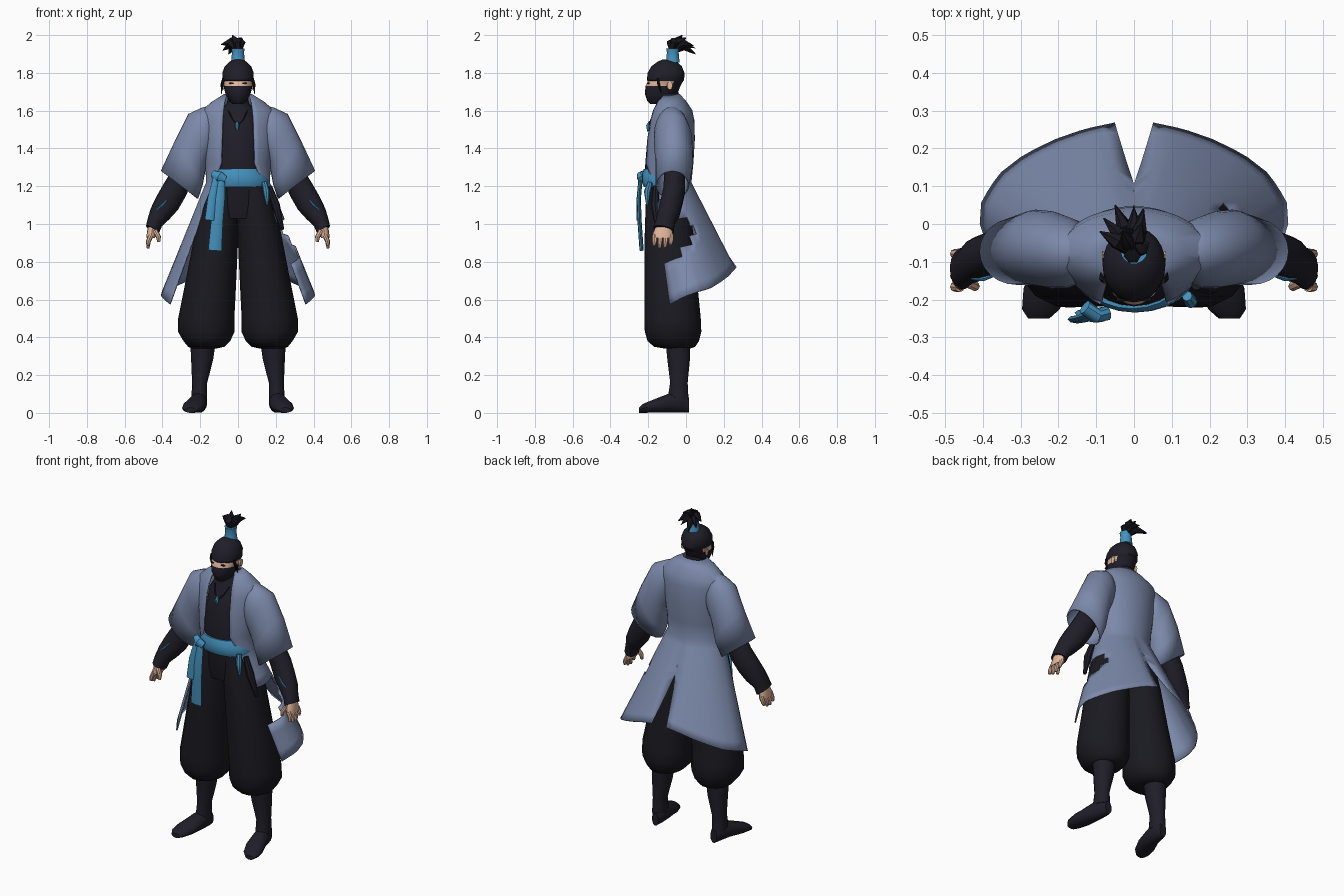
import bpy, bmesh, math
from mathutils import Vector as V


def material(name, rgb):
    m = bpy.data.materials.new(name)
    m.diffuse_color = (*rgb, 1)
    return m


COAT = material("grey blue cloth", (0.20, 0.25, 0.40))
DARK = material("dark cloth", (0.014, 0.013, 0.021))
PANTS = material("black cloth", (0.010, 0.010, 0.015))
BLUE = material("blue sash", (0.06, 0.29, 0.52))
SKIN = material("skin", (0.78, 0.48, 0.34))
HAIR = material("black hair", (0.008, 0.008, 0.012))


def finish(name, bm, mats, mirror=False, thick=0):
    bmesh.ops.recalc_face_normals(bm, faces=bm.faces)
    me = bpy.data.meshes.new(name)
    bm.to_mesh(me)
    bm.free()
    ob = bpy.data.objects.new(name, me)
    bpy.context.collection.objects.link(ob)
    for m in mats:
        me.materials.append(m)
    if mirror:
        ob.modifiers.new("Mirror", "MIRROR")
    if thick:
        s = ob.modifiers.new("Solidify", "SOLIDIFY")
        s.thickness, s.offset = thick, 0
    return ob


def skin_grid(bm, rows, closed):
    for a, b in zip(rows, rows[1:]):
        n = len(a)
        for j in range(n if closed else n - 1):
            k = (j + 1) % n
            bm.faces.new((a[j], a[k], b[k], b[j]))


def loft(name, rings, mat, n=16, caps=True, mirror=False, pleat=0, thick=0, rule=None, mats=None):
    """Skin a run of elliptical rings (centre, half axis u, half axis v)."""
    bm = bmesh.new()
    rows = []
    for c, u, v in rings:
        row = []
        for i in range(n):
            a = 2 * math.pi * i / n
            r = 1 + pleat * math.cos(n / 2 * a)
            row.append(bm.verts.new(V(c) + V(u) * r * math.cos(a) + V(v) * r * math.sin(a)))
        rows.append(row)
    skin_grid(bm, rows, True)
    if caps:
        bm.faces.new(rows[0])
        bm.faces.new(rows[-1])
    if rule:
        for f in bm.faces:
            f.material_index = rule(f.calc_center_median())
    return finish(name, bm, mats or [mat], mirror, thick)


def flat(z, cx, rx, yf, yb):
    """Horizontal ring from its width and its front and back depth."""
    return ((cx, (yf + yb) / 2, z), (rx, 0, 0), (0, (yb - yf) / 2, 0))


def strand(name, pts, radii, mat, n=6, depth=None, mirror=False):
    """Tapered tube along a path; depth flattens it into a ribbon."""
    pts = [V(p) for p in pts]
    rings = []
    for i, p in enumerate(pts):
        d = (pts[min(i + 1, len(pts) - 1)] - pts[max(i - 1, 0)]).normalized()
        u = V((0, 1, 0)).cross(d)
        u = u.normalized() if u.length > 0.1 else V((1, 0, 0))
        rings.append((p, u * radii[i], d.cross(u) * (depth or radii[i])))
    return loft(name, rings, mat, n, mirror=mirror)


# torso and neck
loft("shirt", [flat(*r) for r in (
    (1.21, 0, .14, -.205, .0), (1.3, 0, .135, -.217, .0), (1.45, 0, .13, -.205, .02),
    (1.55, 0, .12, -.18, .01), (1.61, 0, .085, -.15, -.01), (1.64, 0, .058, -.145, -.03),
    (1.70, 0, .05, -.14, -.04))], DARK, 24)

# head with hood, eye opening and mask
loft("head", [flat(*r) for r in (
    (1.635, 0, .025, -.19, -.13), (1.65, 0, .045, -.205, -.08), (1.69, 0, .067, -.218, -.045),
    (1.73, 0, .076, -.214, -.03), (1.757, 0, .079, -.202, -.015), (1.762, 0, .083, -.207, -.01),
    (1.80, 0, .083, -.203, -.008), (1.835, 0, .07, -.183, -.022), (1.86, 0, .044, -.15, -.05),
    (1.872, 0, .012, -.12, -.09))], DARK, 24,
    rule=lambda c: 1 if 1.73 < c.z < 1.757 and c.y < -.08 else 0, mats=[DARK, SKIN])
loft("ear", [((.074, -.09, 1.732), (0, .012, 0), (0, 0, .02)),
             ((.084, -.085, 1.734), (0, .014, 0), (0, 0, .023))], SKIN, 10, mirror=True)
loft("eye", [((.034, -.193, 1.745), (.014, 0, 0), (0, 0, .005)),
             ((.033, -.203, 1.745), (.013, 0, 0), (0, 0, .004))], HAIR, 8, mirror=True)
strand("side_lock", [(.076, -.15, 1.77), (.084, -.145, 1.74), (.088, -.13, 1.69)],
       [.008, .008, .002], HAIR, mirror=True)

# topknot
loft("hair_tie", [flat(z, 0, r, -.07 - r, -.07 + r) for z, r in (
    (1.855, .038), (1.88, .034), (1.91, .032), (1.93, .036))], BLUE, 14)
base = V((0, -.07, 1.92))
for tip in ((-.05, .05, 1.90), (0, .05, 1.93), (.025, .04, 1.945), (-.08, .015, 1.92),
            (-.09, -.02, 1.95), (-.03, -.02, 2.0), (.02, 0, 1.985), (.04, -.05, 1.96),
            (-.01, -.10, 1.965)):
    mid = base.lerp(V(tip), .5)
    mid.z = min(mid.z + .03, 1.97)
    strand("hair_tuft", [base, mid, tip], [.02, .023, .002], HAIR)

# coat body and open skirt
bm = bmesh.new()
N = 18
rows = []
for z, rx, yb, yf, edge in ((1.685, .072, -.035, -.135, .058), (1.645, .135, .0, -.16, .07),
                            (1.60, .19, .03, -.18, .076), (1.55, .195, .04, -.195, .08),
                            (1.45, .185, .043, -.215, .083), (1.32, .17, .035, -.228, .088),
                            (1.22, .165, .025, -.215, .125)):
    tmax = math.pi - math.asin(edge / rx)
    rows.append([V((rx * math.sin(tmax * j / N), (yb + yf) / 2 + (yb - yf) / 2 * math.cos(tmax * j / N), z))
                 for j in range(N + 1)])
hem = [V(p) for p in ((.05, .265, .77), (.13, .248, .75), (.21, .22, .72), (.29, .18, .69),
                      (.355, .13, .66), (.40, .06, .64), (.405, -.01, .615), (.36, -.085, .575))]
M = len(hem) - 1
waist = rows[-1]
for i in range(1, 13):
    s = i / 12
    row = []
    for j in range(N + 1):
        k = min(int(j / N * M), M - 1)
        p = waist[j].lerp(hem[k].lerp(hem[k + 1], j / N * M - k), s)
        if j == 0:  # back slit opens below the middle
            p.x = .05 * max(0, (s - .42) / .58)
            p.y -= .025 * math.sin(math.pi * s)
        row.append(p)
    rows.append(row)
skin_grid(bm, [[bm.verts.new(p) for p in r] for r in rows], False)
both = bmesh.ops.duplicate(bm, geom=bm.verts[:] + bm.faces[:])["geom"]
for v in both:
    if isinstance(v, bmesh.types.BMVert):
        v.co.x *= -1
bmesh.ops.remove_doubles(bm, verts=bm.verts, dist=.0005)


# torn gap in one side of the skirt, narrowing downwards
def torn(c):
    return c.x > 0 and .82 < c.z < 1.01 and c.y < .045 - max(0, .94 - c.z) * .7


bmesh.ops.delete(bm, geom=[f for f in bm.faces if torn(f.calc_center_median())], context="FACES")
finish("coat", bm, [COAT], thick=.008)

# wide sleeves: top and bottom points, depth centre and half depth
sleeve = []
for tx, tz, bx, bz, cy, ry in ((.12, 1.63, .13, 1.38, -.075, .07), (.19, 1.612, .16, 1.34, -.075, .09),
                               (.26, 1.58, .175, 1.29, -.068, .098), (.33, 1.44, .19, 1.21, -.062, .096),
                               (.405, 1.28, .215, 1.135, -.072, .085)):
    sleeve.append((((tx + bx) / 2, cy, (tz + bz) / 2), ((tx - bx) / 2, 0, (tz - bz) / 2), (0, ry, 0)))
loft("sleeve", sleeve, COAT, 24, caps=False, mirror=True, thick=.008)

# forearm wraps
loft("forearm", [((x, y, z), (.85 * r, 0, .5 * r), (0, q, -.2 * q)) for x, y, z, r, q in (
    (.24, -.06, 1.36, .055, .055), (.335, -.062, 1.18, .068, .058), (.375, -.078, 1.11, .068, .058),
    (.412, -.092, 1.055, .058, .058), (.44, -.11, 1.01, .044, .05), (.453, -.118, .97, .04, .055))],
    DARK, 14, mirror=True)
strand("wrist_lace", [(.375, -.138, 1.13), (.40, -.146, 1.10), (.43, -.145, 1.075)], [.004, .006, .003],
       BLUE, mirror=True)

# hands
loft("palm", [flat(.985, .452, .026, -.16, -.075), flat(.95, .457, .026, -.175, -.07),
              flat(.925, .462, .022, -.178, -.068)], SKIN, 12, mirror=True)
for i, z in enumerate((.885, .872, .875, .89)):
    y = -.166 + .029 * i
    strand("finger", [(.46, y, .94), (.474, y, .91), (.477, y - .004, z)], [.014, .013, .008], SKIN, 8, mirror=True)
strand("thumb", [(.44, -.155, .965), (.42, -.165, .93), (.42, -.168, .905)], [.014, .013, .008],
       SKIN, 8, mirror=True)

# pleated trousers gathered below the knee, with a hip piece
loft("trouser_hips", [flat(*r) for r in (
    (1.24, 0, .145, -.21, .0), (1.1, 0, .17, -.212, .02), (1.03, 0, .17, -.20, .03))], PANTS, 24)
loft("trouser_leg", [flat(*r) for r in (
    (1.24, .075, .075, -.20, .0), (1.1, .092, .098, -.215, .02), (.95, .113, .114, -.22, .04),
    (.7, .143, .132, -.221, .06), (.50, .168, .147, -.222, .08), (.43, .168, .148, -.22, .083),
    (.38, .165, .122, -.205, .07), (.35, .168, .095, -.17, .05), (.34, .18, .06, -.11, .02))],
    PANTS, 28, mirror=True, pleat=.012)

# shins and shoes
loft("shin", [flat(*r) for r in (
    (.38, .185, .068, -.11, .025), (.28, .19, .058, -.10, .022), (.16, .203, .04, -.085, .01),
    (.07, .205, .042, -.10, .015))], DARK, 14, mirror=True)
loft("shoe", [((x, y, z), (w, 0, 0), (0, 0, z)) for x, y, z, w in (
    (.20, .016, .04, .022), (.203, -.02, .055, .04), (.212, -.09, .052, .048), (.232, -.17, .036, .06),
    (.246, -.225, .025, .05), (.252, -.25, .014, .028))], DARK, 14, mirror=True)

# sash, knot and hanging ends
loft("sash", [flat(*r) for r in (
    (1.195, .005, .158, -.222, .0), (1.22, .005, .162, -.234, .0), (1.26, 0, .155, -.234, .0),
    (1.29, -.005, .145, -.224, .0))], BLUE, 24)
strand("sash_knot", [(-.13, -.22, 1.265), (-.10, -.242, 1.25), (-.07, -.235, 1.235)], [.02, .03, .02], BLUE, 10, .02)
strand("sash_end_long", [(-.09, -.24, 1.25), (-.10, -.25, 1.13), (-.112, -.245, 1.0), (-.122, -.235, .86)],
       [.022, .03, .032, .036], BLUE, 8, .011)
strand("sash_end_short", [(-.11, -.24, 1.25), (-.135, -.25, 1.14), (-.15, -.252, 1.02)],
       [.02, .025, .026], BLUE, 8, .011)
strand("sash_charm", [(.14, -.19, 1.22), (.15, -.205, 1.17), (.155, -.205, 1.10)], [.014, .018, .006], BLUE, 8)
strand("side_tassel", [(.165, -.16, 1.2), (.20, -.165, 1.1), (.235, -.15, .97)], [.015, .022, .01], DARK, 8)

# necklace
strand("necklace_cord", [(.05, -.155, 1.6), (.03, -.185, 1.555), (0, -.197, 1.525)], [.003] * 3, DARK, mirror=True)
strand("pendant", [(-.005, -.192, 1.545), (-.005, -.2, 1.52), (-.005, -.203, 1.49)], [.004, .013, .003], BLUE)

for ob in bpy.context.scene.objects:
    ob.select_set(True)
    bpy.context.view_layer.objects.active = ob
bpy.ops.object.shade_smooth_by_angle(angle=math.radians(40))
